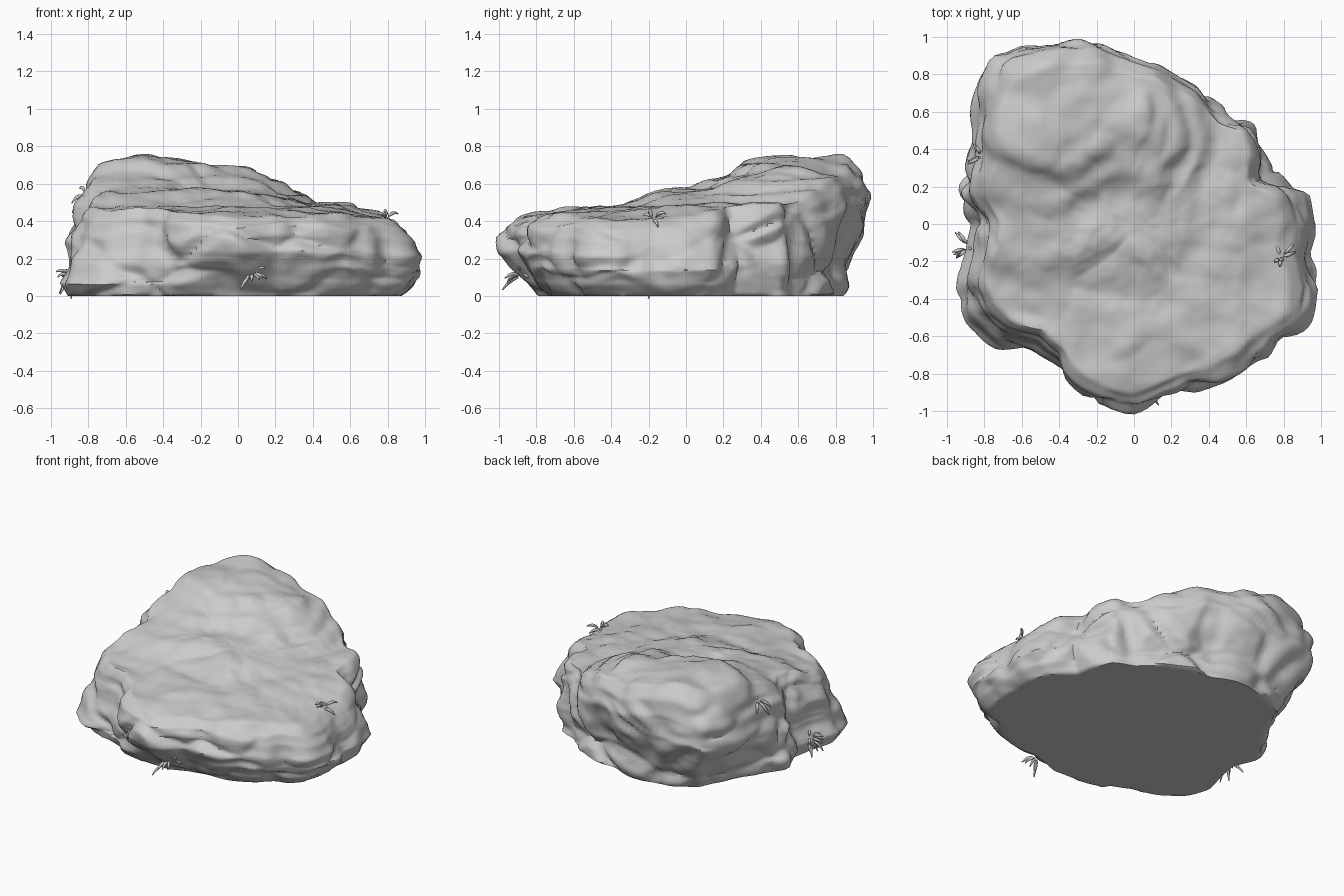
import bpy, bmesh, math, random
from mathutils import Vector, noise
from mathutils.bvhtree import BVHTree

random.seed(4)
default = bpy.data.objects.get("Cube")
if default:
    bpy.data.objects.remove(default)


def make_material(name, colour):
    mat = bpy.data.materials.new(name)
    mat.use_nodes = True
    mat.diffuse_color = colour
    mat.node_tree.nodes["Principled BSDF"].inputs["Base Color"].default_value = colour
    return mat


stone_grey = make_material("stone grey", (0.6, 0.6, 0.6, 1))

# Plan outline: radius every ten degrees, counter-clockwise from +x
OUTLINE = [.99, .94, .77, .80, .83, .77, .80, .83, .88, .90, .99, 1.06,
           1.13, 1.2, 1.12, 1.03, .98, .98, .87, .91, 1.02, 1.04, .99, .89,
           .9, .95, .98, 1.0, .94, .93, .98, 1.0, 1.01, 1.09, 1.06, .97]

# Wall profiles every 45 degrees: share of the outline from foot to rim
FRACTIONS = [0, .15, .35, .55, .75, .9, 1]
WALLS = [[.89, .95, 1, .97, .93, .88, .80],
         [.98, 1, 1, .98, .98, .96, .92],
         [.88, .87, .89, .95, 1, .97, .89],
         [.78, .84, .93, 1, .97, .92, .84],
         [.97, 1, .96, .94, .92, .89, .83],
         [.95, 1, .97, .93, .91, .88, .83],
         [.80, .86, .93, .99, 1, .98, .92],
         [.86, .93, .98, 1, .98, .95, .88]]

# Height of the top, in rows from front to back
HEIGHTS = [[.40, .42, .42, .42, .38],
           [.43, .46, .47, .45, .38],
           [.54, .59, .56, .48, .40],
           [.62, .76, .68, .50, .40],
           [.60, .75, .64, .48, .40]]


def lerp(a, b, t):
    return a + (b - a) * t


def smooth(t):
    return t * t * (3 - 2 * t)


def outline(angle):
    a = math.degrees(angle) / 10
    i = int(a)
    return lerp(OUTLINE[i % 36], OUTLINE[(i + 1) % 36], a - i)


def wall(angle, f):
    i = max(k for k in range(6) if FRACTIONS[k] <= f)
    t = (f - FRACTIONS[i]) / (FRACTIONS[i + 1] - FRACTIONS[i])
    a = math.degrees(angle) / 45
    j = int(a)
    one, two = WALLS[j % 8], WALLS[(j + 1) % 8]
    return lerp(lerp(one[i], one[i + 1], t), lerp(two[i], two[i + 1], t), smooth(a - j))


def top_height(x, y):
    u = min(max((x + 1) * 2, 0), 3.999)
    v = min(max((y + 1) * 2, 0), 3.999)
    i, j = int(u), int(v)
    s, t = smooth(u - i), smooth(v - j)
    h = lerp(lerp(HEIGHTS[j][i], HEIGHTS[j][i + 1], s),
             lerp(HEIGHTS[j + 1][i], HEIGHTS[j + 1][i + 1], s), t)
    # Soft terraces along uneven contours
    wobble = noise.noise(Vector((x, y, 0)) * 2.5) * .05
    return h - .010 * math.sin((h + wobble) * math.tau / .08)


def build_rock():
    sides, wall_rings, top_rings = 200, 40, 44
    bm = bmesh.new()
    rings = []
    for k in range(-1, wall_rings + top_rings):
        ring = []
        for n in range(sides):
            a = math.tau * n / sides
            f = min(max(k, 0) / wall_rings, 1)
            r = outline(a) * wall(a, f)
            if k < 0:
                r *= .94
            elif k > wall_rings:
                r *= 1 - (k - wall_rings) / top_rings
            x, y = r * math.cos(a), r * math.sin(a)
            ring.append(bm.verts.new((x, y, top_height(x, y) * f)))
        rings.append(ring)
    for low, high in zip(rings, rings[1:]):
        for n in range(sides):
            m = (n + 1) % sides
            bm.faces.new((low[n], low[m], high[m], high[n]))
    bm.faces.new(rings[-1])
    bm.faces.new(rings[0][::-1])
    bmesh.ops.smooth_vert(bm, verts=bm.verts, factor=.5,
                          use_axis_x=True, use_axis_y=True, use_axis_z=True)
    bm.normal_update()

    # Boulder-like bulges, thin horizontal beds and finer roughness
    offsets = []
    for v in bm.verts:
        p = v.co
        steep = 1 - abs(v.normal.z) * .75
        q = p + noise.noise_vector(p * 3) * .12
        near = noise.voronoi(Vector((q.x * 2.7, q.y * 2.7, q.z * 4)))[0]
        bulge = min(near[1] - near[0], .45) - .27
        beds = noise.noise(Vector((q.x * 1.2, q.y * 1.2, q.z * 12)))
        rough = noise.fractal(p * 6, 1, 2, 3)
        offsets.append(v.normal * (steep * (.11 * bulge + .016 * beds) + .010 * rough))
    for v, offset in zip(bm.verts, offsets):
        v.co += offset
        v.co.z = max(v.co.z, 0)
    for v in rings[0] + rings[1]:
        v.co.z = 0

    bm.normal_update()
    tree = BVHTree.FromBMesh(bm)
    mesh = bpy.data.meshes.new("rock")
    bm.to_mesh(mesh)
    bm.free()
    mesh.materials.append(stone_grey)
    rock = bpy.data.objects.new("rock", mesh)
    bpy.context.collection.objects.link(rock)
    bpy.context.view_layer.objects.active = rock
    rock.select_set(True)
    bpy.ops.object.shade_smooth_by_angle(angle=math.radians(45))
    return tree


def grass_tuft(name, place, lean, tree, blades=10):
    root = tree.find_nearest(Vector(place))[0]
    curve = bpy.data.curves.new(name, "CURVE")
    curve.dimensions = "3D"
    curve.bevel_depth = .010
    curve.bevel_resolution = 1
    curve.use_fill_caps = True
    for _ in range(blades):
        spread = Vector([random.uniform(-1, 1) for _ in range(3)])
        out = (Vector(lean) + spread * .9).normalized()
        start = root + spread * .02
        length = random.uniform(.06, .10)
        spline = curve.splines.new("POLY")
        spline.points.add(6)
        for i, point in enumerate(spline.points):
            t = i / 6
            p = start + out * length * t - Vector((0, 0, .05 * t * t))
            point.co = (*p, 1)
            point.radius = .3 + .7 * math.sin(math.pi * t ** .8)
        spline.use_smooth = True
    curve.materials.append(stone_grey)
    bpy.context.collection.objects.link(bpy.data.objects.new(name, curve))


# Rock with four small tufts growing from its cracks
surface = build_rock()
grass_tuft("front_grass", (.06, -.86, .13), (0, -.4, .3), surface)
grass_tuft("left_grass", (.79, -.18, .43), (.1, 0, .6), surface)
grass_tuft("right_grass", (-.92, -.12, .11), (-.4, 0, .4), surface)
grass_tuft("upper_right_grass", (-.80, .36, .54), (0, 0, .6), surface)
